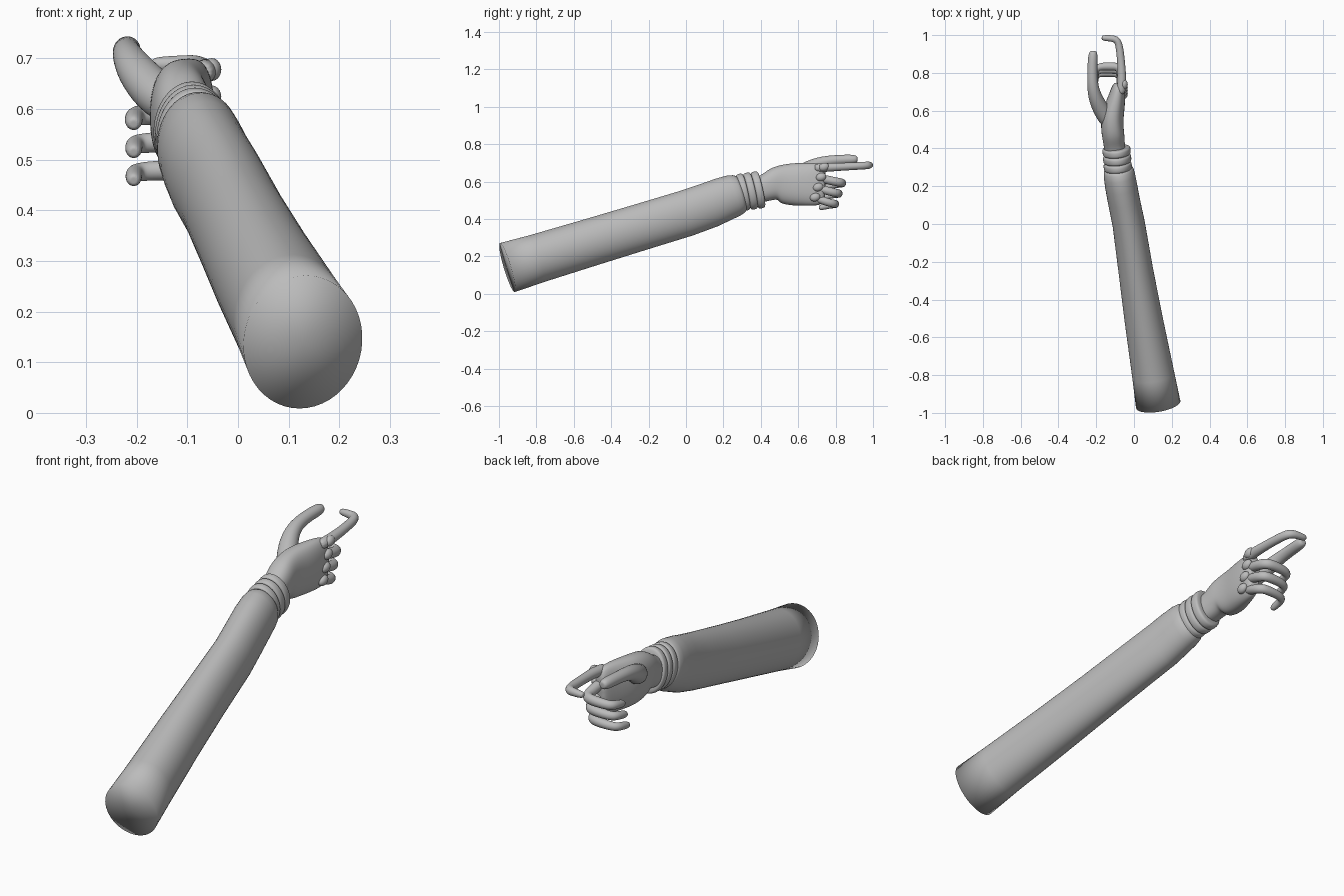
import bpy, bmesh, math
from mathutils import Vector

cube = bpy.data.objects.get("Cube")
if cube:
    bpy.data.objects.remove(cube, do_unlink=True)

grey = bpy.data.materials.new("plain_grey")
grey.use_nodes = True
grey.diffuse_color = (0.5, 0.5, 0.5, 1)
grey.node_tree.nodes["Principled BSDF"].inputs["Base Color"].default_value = (0.5, 0.5, 0.5, 1)


def loft(name, rings, segs=16, subdiv=2, power=1.0):
    """Skin elliptical rings (x, y, z, half width, half height) set square to their path."""
    bm = bmesh.new()
    centers = [Vector(r[:3]) for r in rings]
    loops = []
    for i, (c, r) in enumerate(zip(centers, rings)):
        ahead, behind = centers[min(i + 1, len(rings) - 1)], centers[max(i - 1, 0)]
        t = (ahead - behind).normalized()
        side = t.cross(Vector((0, 0, 1))).normalized()
        up = side.cross(t)
        loop = []
        for k in range(segs):
            a = math.tau * k / segs
            u, v = (math.copysign(abs(f) ** power, f) for f in (math.cos(a), math.sin(a)))
            loop.append(bm.verts.new(c + side * u * r[3] + up * v * r[4]))
        loops.append(loop)
    for a, b in zip(loops, loops[1:]):
        for k in range(segs):
            n = (k + 1) % segs
            bm.faces.new((a[k], a[n], b[n], b[k]))
    # Close both ends with a fan
    for loop, c in ((loops[0], centers[0]), (loops[-1], centers[-1])):
        hub = bm.verts.new(c)
        for k in range(segs):
            bm.faces.new((loop[k], loop[(k + 1) % segs], hub))
    bmesh.ops.recalc_face_normals(bm, faces=bm.faces)
    mesh = bpy.data.meshes.new(name)
    bm.to_mesh(mesh)
    bm.free()
    mesh.materials.append(grey)
    mesh.shade_smooth()
    ob = bpy.data.objects.new(name, mesh)
    bpy.context.collection.objects.link(ob)
    if subdiv:
        mod = ob.modifiers.new("smooth", 'SUBSURF')
        mod.levels = mod.render_levels = subdiv
    return ob


def digit(name, path):
    """Round finger along points (x, y, z, radius) with a domed tip."""
    rings = [(x, y, z, r, r) for x, y, z, r in path]
    last, prev = Vector(path[-1][:3]), Vector(path[-2][:3])
    r = path[-1][3]
    tip = last + (last - prev).normalized() * r * 0.8
    rings.append((*tip, r * 0.65, r * 0.65))
    return loft(name, rings, segs=12)


# Sleeve with a flat closed end
loft("sleeve", [
    (0.128, -0.955, 0.140, 0.119, 0.137),
    (0.102, -0.80, 0.187, 0.112, 0.131),
    (0.050, -0.50, 0.278, 0.101, 0.127),
    (0.010, -0.25, 0.354, 0.092, 0.125),
    (-0.028, 0.00, 0.430, 0.086, 0.124),
    (-0.055, 0.13, 0.476, 0.085, 0.122),
    (-0.068, 0.20, 0.505, 0.085, 0.118),
    (-0.077, 0.255, 0.525, 0.083, 0.113),
    (-0.081, 0.28, 0.532, 0.080, 0.106),
    (-0.084, 0.30, 0.538, 0.070, 0.093)], segs=48, subdiv=0)

# Stacked cuff bands
axis = Vector((-0.1, 1, 0.22)).normalized()
for i in range(3):
    mid = Vector((-0.086 - 0.003 * i, 0.305 + 0.04 * i, 0.543 + 0.006 * i))
    profile = [(-0.022, 0.9), (-0.014, 1.0), (0.014, 1.0), (0.022, 0.9)]
    loft("cuff_band_%d" % (i + 1),
         [(*(mid + axis * d), 0.076 * s, 0.102 * s) for d, s in profile], segs=24)

# Wrist and palm
loft("palm", [
    (-0.095, 0.36, 0.550, 0.056, 0.070),
    (-0.105, 0.42, 0.562, 0.056, 0.070),
    (-0.110, 0.47, 0.590, 0.060, 0.085),
    (-0.115, 0.505, 0.586, 0.060, 0.105),
    (-0.115, 0.57, 0.585, 0.060, 0.114),
    (-0.100, 0.63, 0.585, 0.053, 0.116),
    (-0.085, 0.70, 0.585, 0.041, 0.115),
    (-0.080, 0.745, 0.584, 0.030, 0.102)], segs=24, power=0.85)

# Thumb
digit("thumb", [(-0.125, 0.53, 0.605, 0.045), (-0.165, 0.59, 0.632, 0.047),
                (-0.203, 0.66, 0.676, 0.040), (-0.220, 0.73, 0.708, 0.030),
                (-0.221, 0.82, 0.717, 0.027), (-0.217, 0.895, 0.719, 0.027)])

# Index finger with a hooked tip
digit("index_finger", [(-0.070, 0.69, 0.672, 0.026), (-0.062, 0.76, 0.676, 0.024),
                       (-0.068, 0.86, 0.680, 0.021), (-0.078, 0.95, 0.685, 0.021),
                       (-0.092, 0.977, 0.687, 0.021), (-0.120, 0.983, 0.688, 0.018),
                       (-0.158, 0.985, 0.688, 0.016)])

# Three curled fingers, each a little lower and shorter
for i, name in enumerate(("middle", "ring", "little")):
    z, y, r = 0.622 - 0.056 * i, 0.835 - 0.018 * i, 0.024 - 0.001 * i
    digit(name + "_finger", [(-0.075, 0.70, z, r), (-0.066, y - 0.04, z - 0.022, r),
                             (-0.078, y - 0.007, z - 0.028, r), (-0.105, y, z - 0.030, r),
                             (-0.175, y, z - 0.032, r * 0.9), (-0.200, y - 0.012, z - 0.035, r * 0.85),
                             (-0.206, y - 0.035, z - 0.038, r * 0.8),
                             (-0.206, y - 0.075, z - 0.048, r * 0.75)])

# Knuckles on the back of the hand
for i in range(4):
    bpy.ops.mesh.primitive_uv_sphere_add(segments=24, ring_count=12, radius=1,
        location=(-0.052, 0.738 - 0.016 * i, 0.678 - 0.054 * i))
    knuckle = bpy.context.object
    knuckle.name = "knuckle_%d" % (i + 1)
    knuckle.scale = (0.019, 0.028, 0.022)
    knuckle.rotation_euler.x = 0.3
    knuckle.data.materials.append(grey)
    bpy.ops.object.shade_smooth()
